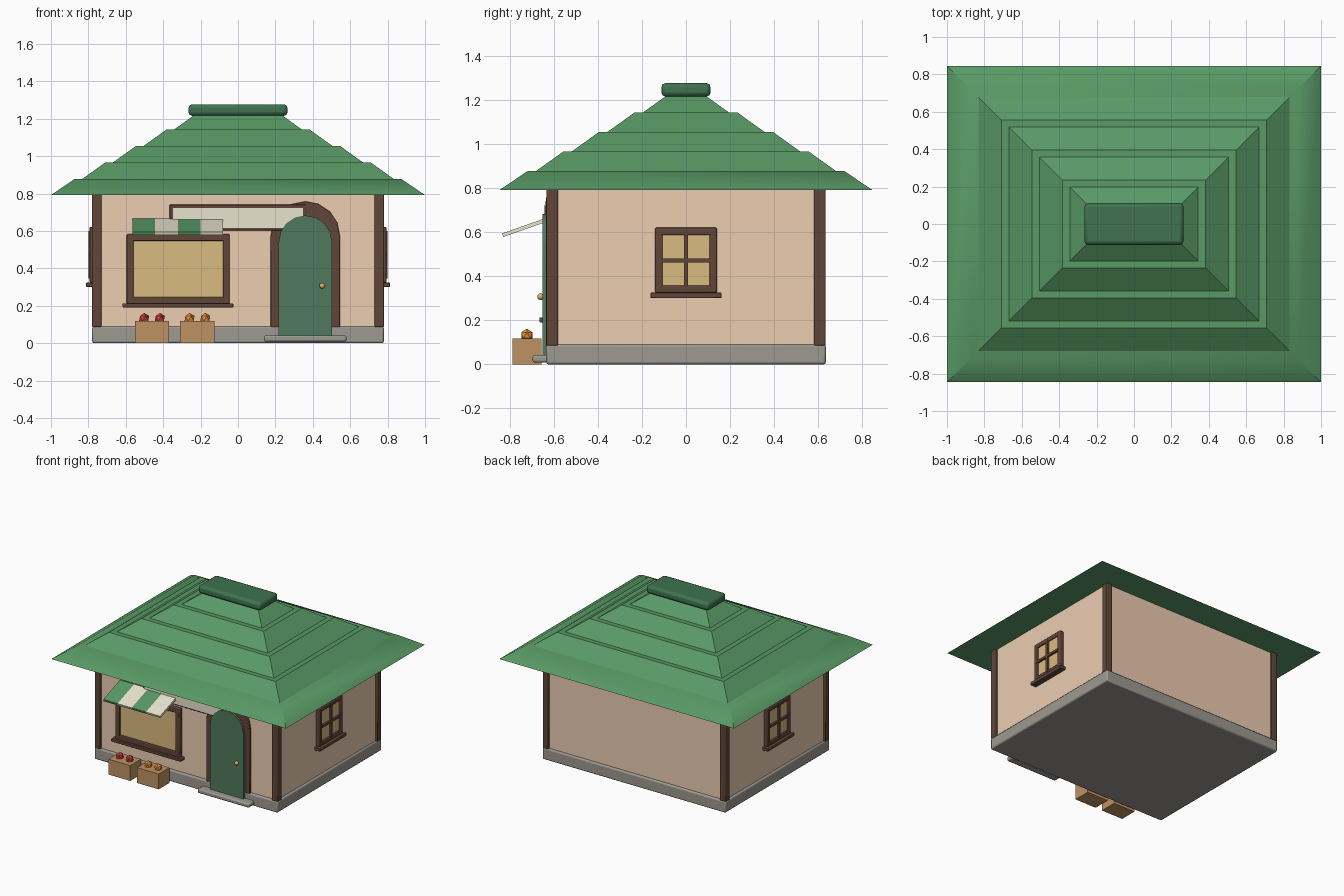
import bpy, bmesh, math
from mathutils import Matrix

if "Cube" in bpy.data.objects:
    bpy.data.objects.remove(bpy.data.objects["Cube"])


def material(name, rgb):
    m = bpy.data.materials.new(name)
    m.diffuse_color = (*rgb, 1)
    m.use_nodes = True
    m.node_tree.nodes["Principled BSDF"].inputs["Base Color"].default_value = m.diffuse_color
    return m


GREEN = material("roof_green", (0.10, 0.32, 0.13))
DARK = material("ridge_green", (0.05, 0.17, 0.08))
DOOR = material("door_green", (0.08, 0.19, 0.11))
WALL = material("plaster", (0.84, 0.61, 0.44))
WOOD = material("dark_wood", (0.12, 0.06, 0.04))
CRATE = material("crate_wood", (0.52, 0.29, 0.12))
STONE = material("stone", (0.34, 0.32, 0.29))
CREAM = material("cream", (0.80, 0.77, 0.62))
GLASS = material("window_glow", (0.70, 0.50, 0.22))
GOLD = material("brass", (0.70, 0.45, 0.12))
RED = material("red_fruit", (0.60, 0.05, 0.05))
ORANGE = material("orange_fruit", (0.80, 0.28, 0.04))


def finish(name, bm, mat, bevel=0.0, smooth=True):
    bmesh.ops.recalc_face_normals(bm, faces=bm.faces)
    me = bpy.data.meshes.new(name)
    bm.to_mesh(me)
    bm.free()
    ob = bpy.data.objects.new(name, me)
    bpy.context.collection.objects.link(ob)
    me.materials.append(mat)
    if bevel:
        b = ob.modifiers.new("bevel", "BEVEL")
        b.width, b.segments, b.limit_method = bevel, 2, "ANGLE"
    if smooth:
        bpy.ops.object.select_all(action="DESELECT")
        ob.select_set(True)
        bpy.context.view_layer.objects.active = ob
        bpy.ops.object.shade_smooth_by_angle(angle=math.radians(35))
    return ob


def box(name, x, y, z, mat, bevel=0.0):
    """Box from (min, max) ranges on each axis."""
    bm = bmesh.new()
    size = [r[1] - r[0] for r in (x, y, z)]
    mid = [(r[0] + r[1]) / 2 for r in (x, y, z)]
    bmesh.ops.create_cube(bm, size=1, matrix=Matrix.Translation(mid) @ Matrix.Diagonal((*size, 1)))
    return finish(name, bm, mat, bevel)


def prism(name, profile, y0, y1, mat, bevel=0.0):
    """Extrude an xz outline along y."""
    bm = bmesh.new()
    face = bm.faces.new([bm.verts.new((x, y0, z)) for x, z in profile])
    ext = bmesh.ops.extrude_face_region(bm, geom=[face])["geom"]
    bmesh.ops.translate(bm, vec=(0, y1 - y0, 0), verts=[v for v in ext if isinstance(v, bmesh.types.BMVert)])
    return finish(name, bm, mat, bevel)


def frame(name, x, z, t, y0, y1, mat):
    """Rectangular picture frame facing -y."""
    box(name + "_top", x, (y0, y1), (z[1] - t, z[1]), mat, 0.005)
    box(name + "_bottom", x, (y0, y1), (z[0], z[0] + t), mat, 0.005)
    box(name + "_left", (x[0], x[0] + t), (y0, y1), z, mat, 0.005)
    box(name + "_right", (x[1] - t, x[1]), (y0, y1), z, mat, 0.005)


# Base, walls and corner posts
box("stone_base", (-0.78, 0.78), (-0.635, 0.635), (0, 0.09), STONE, 0.01)
box("walls", (-0.765, 0.765), (-0.618, 0.618), (0.08, 0.80), WALL)
for sx in (-1, 1):
    for sy in (-1, 1):
        box("corner_post", sorted((sx * 0.73, sx * 0.78)), sorted((sy * 0.58, sy * 0.633)),
            (0.085, 0.80), WOOD, 0.005)

# Stepped hip roof
for i in range(5):
    bm = bmesh.new()
    z = 0.792 + i * 0.088 - (0.005 if i else 0)
    bx, by = 1.0 - i * 0.1635, 0.845 - i * 0.161
    rings = [[bm.verts.new((sx * (bx - d), sy * (by - d), h)) for sx, sy in ((-1, -1), (1, -1), (1, 1), (-1, 1))]
             for d, h in ((0, z), (0.127, 0.792 + (i + 1) * 0.088 - 0.002))]
    bm.faces.new(rings[0])
    bm.faces.new(rings[1])
    for k in range(4):
        bm.faces.new((rings[0][k], rings[0][k - 1], rings[1][k - 1], rings[1][k]))
    finish("roof_tier", bm, GREEN)
box("roof_cap", (-0.265, 0.265), (-0.112, 0.112), (1.215, 1.277), DARK, 0.02)

# Shop window with sill
frame("shop_window_frame", (-0.595, -0.045), (0.21, 0.583), 0.036, -0.648, -0.61, WOOD)
box("shop_window_glass", (-0.57, -0.07), (-0.632, -0.61), (0.23, 0.56), GLASS)
box("shop_window_sill", (-0.617, -0.025), (-0.665, -0.61), (0.19, 0.213), WOOD, 0.004)

# Striped awning
for i in range(4):
    x0 = -0.564 + i * 0.121
    bm = bmesh.new()
    ends = [[bm.verts.new((x, y, z)) for y, z in
             ((-0.83, 0.578), (-0.625, 0.65), (-0.63, 0.666), (-0.835, 0.594))] for x in (x0, x0 + 0.121)]
    for e in ends:
        bm.faces.new(e)
    for k in range(4):
        bm.faces.new((ends[0][k], ends[0][k - 1], ends[1][k - 1], ends[1][k]))
    finish("awning_stripe", bm, CREAM if i % 2 else GREEN, smooth=False)

# Blank sign board
box("sign_backing", (-0.365, 0.365), (-0.638, -0.61), (0.602, 0.742), WOOD, 0.004)
box("sign_panel", (-0.347, 0.347), (-0.645, -0.63), (0.615, 0.722), CREAM)


# Arched door, surround, knob and step
def arch(r, z0, zs, n=8):
    pts = [(0.36 + r * math.cos(math.pi * k / n), zs + r * math.sin(math.pi * k / n)) for k in range(n + 1)]
    return [(0.36 + r, z0)] + pts + [(0.36 - r, z0)]


prism("door_surround", arch(0.185, 0.085, 0.573), -0.636, -0.60, WOOD, 0.004)
prism("door", arch(0.143, 0.035, 0.54), -0.652, -0.61, DOOR)
bm = bmesh.new()
bmesh.ops.create_uvsphere(bm, u_segments=12, v_segments=8, radius=0.015,
                          matrix=Matrix.Translation((0.45, -0.66, 0.307)))
finish("door_knob", bm, GOLD)
box("door_step", (0.14, 0.58), (-0.697, -0.60), (0.008, 0.042), STONE, 0.01)

# Side windows, mirrored: modelled facing -y, then turned to face each side
before = set(bpy.data.objects)
frame("side_window_frame", (-0.14, 0.14), (0.325, 0.62), 0.033, -0.795, -0.755, WOOD)
box("side_window_glass", (-0.12, 0.12), (-0.785, -0.755), (0.345, 0.60), GLASS)
box("side_window_upright", (-0.01, 0.01), (-0.8, -0.755), (0.345, 0.60), WOOD)
box("side_window_crossbar", (-0.12, 0.12), (-0.8, -0.755), (0.463, 0.481), WOOD)
box("side_window_sill", (-0.162, 0.162), (-0.812, -0.755), (0.30, 0.325), WOOD, 0.004)
for ob in set(bpy.data.objects) - before:
    other = ob.copy()
    bpy.context.collection.objects.link(other)
    ob.rotation_euler.z = math.pi / 2
    other.rotation_euler.z = -math.pi / 2

# Fruit crates
for cx, mat, fruit in ((-0.46, RED, "red_fruit"), (-0.217, ORANGE, "orange_fruit")):
    box("crate", (cx - 0.092, cx + 0.092), (-0.787, -0.655), (0, 0.118), CRATE)
    for dx in (-0.042, 0.042):
        bm = bmesh.new()
        bmesh.ops.create_icosphere(bm, subdivisions=1, radius=0.03,
                                   matrix=Matrix.Translation((cx + dx, -0.722, 0.132)))
        finish(fruit, bm, mat, smooth=False)
